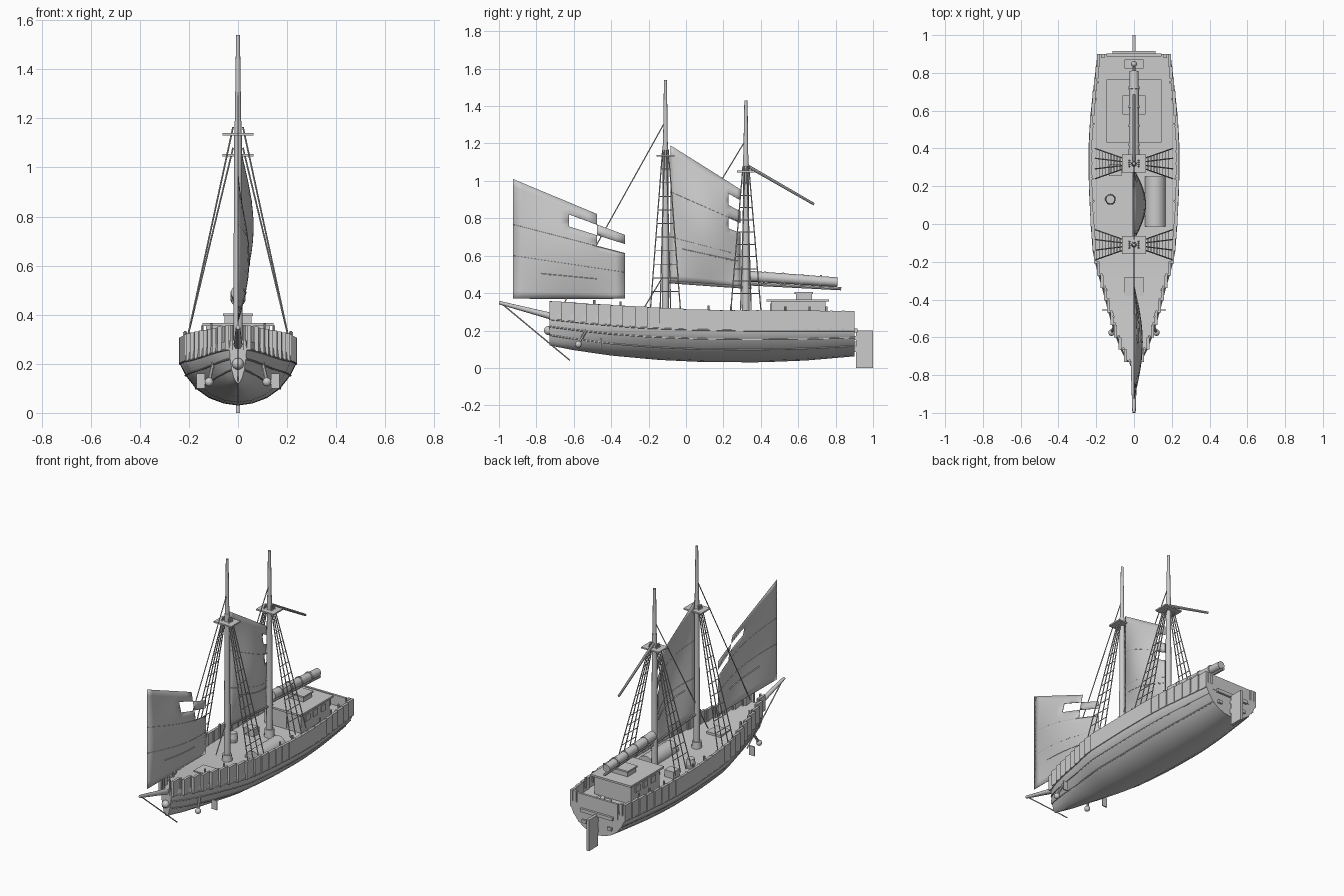
import bpy, bmesh, math
from mathutils import Vector, Matrix

if "Cube" in bpy.data.objects:
    bpy.data.objects.remove(bpy.data.objects["Cube"])


def finish(name, bm, smooth=True):
    bmesh.ops.recalc_face_normals(bm, faces=bm.faces)
    me = bpy.data.meshes.new(name)
    bm.to_mesh(me)
    bm.free()
    if smooth:
        me.shade_smooth()
        me.set_sharp_from_angle(angle=math.radians(35))
    ob = bpy.data.objects.new(name, me)
    bpy.context.collection.objects.link(ob)
    return ob


def boxes(name, items):
    """items: (centre, size)"""
    bm = bmesh.new()
    for c, s in items:
        bmesh.ops.create_cube(bm, size=1, matrix=Matrix.Translation(c) @ Matrix.Diagonal((*s, 1)))
    return finish(name, bm, False)


def rods(name, items, seg=6):
    """items: (start, end, start radius, end radius)"""
    bm = bmesh.new()
    for a, b, r1, r2 in items:
        a, b = Vector(a), Vector(b)
        d = b - a
        m = Matrix.Translation((a + b) / 2) @ d.to_track_quat('Z', 'Y').to_matrix().to_4x4()
        bmesh.ops.create_cone(bm, cap_ends=True, segments=seg, radius1=r1, radius2=r2, depth=d.length, matrix=m)
    return finish(name, bm)


def balls(name, items):
    bm = bmesh.new()
    for c, r in items:
        bmesh.ops.create_uvsphere(bm, u_segments=12, v_segments=8, radius=r, matrix=Matrix.Translation(c))
    return finish(name, bm)


def curve(pts):
    def f(y):
        for (a, u), (b, v) in zip(pts, pts[1:]):
            if y <= b:
                return u + (v - u) * max(0, (y - a) / (b - a))
        return pts[-1][1]
    return f


# Hull lines along y: half breadth, sheer, keel, rail
beam = curve([(-.73, .035), (-.65, .075), (-.55, .11), (-.45, .137), (-.35, .163), (-.25, .192),
              (-.15, .215), (0, .226), (.2, .236), (.4, .238), (.55, .23), (.7, .214), (.9, .19)])
sheer = curve([(-.73, .26), (-.5, .236), (-.25, .215), (0, .206), (.3, .2), (.9, .2)])
keel = curve([(-.73, .12), (-.6, .095), (-.4, .066), (-.15, .043), (.1, .031), (.4, .03), (.65, .04), (.9, .062)])
rail = curve([(-.73, .358), (-.5, .342), (-.25, .328), (0, .314), (.25, .307), (.9, .305)])
SIDES = (-1, 1)
SECTION = [(0, 0), (.25, .05), (.5, .18), (.72, .4), (.9, .72), (1, 1)]
Y0, Y1, N = -.73, .9, 25


def hull_pt(y, k, out=0):
    u, h = SECTION[k]
    return Vector((beam(y) * u + out, y, keel(y) + (sheer(y) - keel(y)) * h))


# Hull shell and deck in one loft
bm = bmesh.new()
rings = []
for i in range(N + 1):
    y = Y0 + (Y1 - Y0) * i / N
    half = [hull_pt(y, k) for k in range(6)] + [Vector((beam(y) - .004, y, sheer(y) + .035))]
    pts = [Vector((-p.x, p.y, p.z)) for p in half[:0:-1]] + half
    rings.append([bm.verts.new(p) for p in pts])
for a, b in zip(rings, rings[1:]):
    for k in range(len(a)):
        j = (k + 1) % len(a)
        bm.faces.new((a[k], a[j], b[j], b[k]))
bm.faces.new(rings[0])
bm.faces.new(rings[-1][::-1])
finish("hull", bm)

# Stepped bulwark panels, posts and wales
step = (Y1 - Y0) / N
panels, posts, wales = [], [], []
for i in range(N):
    y = Y0 + step * (i + .5)
    for s in SIDES:
        z0, z1 = sheer(y), rail(y)
        panels.append(((s * (beam(y) - .006), y, (z0 + z1) / 2), (.016, step, z1 - z0)))
        ya, yb = y - step / 2, y + step / 2
        posts.append(((s * (beam(ya) - .012), ya + .006, z0), (s * (beam(ya) - .012), ya + .006, z1 + .002), .007, .007))
        for k in (3, 4, 5):
            a, b = hull_pt(ya, k), hull_pt(yb, k)
            a.x *= s
            b.x *= s
            wales.append((a, b, .004, .004))
boxes("bulwark_panels", panels)
rods("bulwark_posts", posts, 8)
rods("hull_wales", wales)
rods("belaying_pins", [((s * (beam(y) - .018), y, .26), (s * (beam(y) - .018), y, rail(y) + .022), .006, .006)
                       for s in SIDES for y in (-.49, -.35, .12, .24, .53, .66, .75)])

# Stern bulwark, transom trim and rudder
boxes("stern_bulwark", [((0, .895, .25), (.29, .014, .1)), ((0, .909, .2), (.23, .014, .022)),
                        ((.165, .89, .25), (.02, .02, .11)), ((-.165, .89, .25), (.02, .02, .11)),
                        ((.09, .905, .13), (.03, .014, .02)), ((-.09, .905, .13), (.03, .014, .02))])
boxes("rudder", [((0, .955, .1), (.018, .09, .2)), ((0, .91, .1), (.012, .03, .03)), ((0, .91, .16), (.012, .03, .02))])

# Bowsprit with bobstay
rods("bowsprit", [((0, -.6, .245), (0, -.998, .349), .022, .009)], 12)
rods("bobstay", [((0, -.975, .335), (0, -.62, .04), .0035, .0035)])
balls("stem_knob", [((0, -.735, .2), .024)])

# Anchors at the bow
rods("anchor_shanks", [((s * .118, -.575, .128), (s * .098, -.525, .215), .008, .007) for s in SIDES], 8)
balls("anchor_crowns", [((s * .118, -.575, .126), .018) for s in SIDES])
boxes("anchor_flukes", [((s * .152, -.455, .13), (.036, .007, .06)) for s in SIDES])

# Masts, crosstrees and shrouds with ratlines
for tag, y, low, top, cross in (("fore", -.11, 1.19, 1.54, 1.135), ("main", .32, 1.14, 1.43, 1.05)):
    rods(tag + "_mast", [((0, y, .2), (0, y, low), .02, .015), ((0, y, low - .03), (0, y, low + .22), .013, .01),
                         ((0, y, low + .2), (0, y, top), .01, .008), ((0, y, .235), (0, y, .285), .032, .028)], 12)
    boxes(tag + "_crosstree", [((0, y, cross), (.126, .095, .009))])
    lines = []
    for s in SIDES:
        def shroud(q, t):
            return Vector((s * .02, y + q * .015, cross + .03)).lerp(
                Vector((s * .205, y + q * .08, .31)), t)
        for q in (-1, -.35, .35, 1):
            lines.append((shroud(q, 0), shroud(q, 1), .0035, .0035))
        for j in range(10):
            t = .12 + .085 * j
            lines.append((shroud(-1, t), shroud(1, t), .0025, .0025))
    rods(tag + "_shrouds", lines, 5)
rods("stays", [((0, -.11, 1.32), (0, -.655, .34), .003, .003), ((0, .32, 1.22), (0, -.225, .32), .003, .003)])


# Torn sails: coarse grid cells are left out, each cell finely subdivided
def sail(name, ya, yb, za, zb, cols, rows, torn, bulge, bands, tear):
    def pt(u, v):
        z0, z1 = za[0] + (zb[0] - za[0]) * u, za[1] + (zb[1] - za[1]) * u
        x = bulge * math.sin(math.pi * u) * math.sin(math.pi * v)
        return Vector((x, ya + (yb - ya) * u, z0 + (z1 - z0) * v))
    sub = 3
    bm = bmesh.new()
    grid = [[bm.verts.new(pt(i / (cols * sub), j / (rows * 2))) for j in range(rows * 2 + 1)]
            for i in range(cols * sub + 1)]
    for i in range(cols * sub):
        for j in range(rows * 2):
            if (i // sub, rows - 1 - j // 2) not in torn:
                bm.faces.new((grid[i][j], grid[i + 1][j], grid[i + 1][j + 1], grid[i][j + 1]))
    bmesh.ops.delete(bm, geom=[v for v in bm.verts if not v.link_faces], context='VERTS')
    ob = finish(name, bm)
    mod = ob.modifiers.new("thickness", 'SOLIDIFY')
    mod.thickness = .003
    mod.offset = 0
    seams = [(pt(i / 12, v), pt((i + 1) / 12, v), .0025, .0025) for v in bands for i in range(12)]
    a, b, v = tear
    seams += [(pt(a + (b - a) * i / 6, v), pt(a + (b - a) * (i + 1) / 6, v), .005, .005) for i in range(6)]
    rods(name + "_seams", seams, 5)


sail("head_sail", -.925, -.326, (.37, 1.01), (.37, .76), 4, 8,
     {(2, 1), (3, 0), (3, 2)}, .045, (.36, .62), (.25, .75, .23))
sail("fore_sail", -.083, .29, (.458, 1.19), (.43, .955), 6, 9,
     {(5, 1), (5, 3)}, .062, (.33, .66), (.17, .97, .26))

# Booms, gaff and furled mainsail
rods("fore_boom", [((0, -.1, .46), (0, .35, .428), .007, .007)], 8)
rods("main_boom", [((0, .33, .45), (0, .83, .424), .009, .009)], 8)
rods("main_gaff", [((0, .32, 1.085), (0, .685, .875), .009, .007)], 8)
rods("furled_sail", [((0, .34, .49), (0, .81, .459), .029, .025)], 14)
rods("furling_ties", [((0, y - .006, .513 - .066 * y), (0, y + .006, .512 - .066 * y), .031, .031)
                      for y in (.42, .52, .62, .72)], 14)

# Deckhouse with windows and skylight
boxes("deckhouse", [((0, .6, .29), (.26, .29, .13))])
boxes("deckhouse_roof", [((0, .598, .36), (.29, .335, .012))])
boxes("skylight", [((0, .63, .382), (.11, .085, .034)), ((0, .63, .4), (.122, .098, .01))])
boxes("deckhouse_windows", [((s * .131, y, .315), (.008, .045, .04)) for s in SIDES for y in (.52, .6, .68)]
      + [((0, .454, .295), (.06, .008, .1))])

# Helm at the stern
boxes("helm_box", [((0, .847, .255), (.1, .05, .04))])
balls("helm_knob", [((0, .847, .282), .014)])

# Deck gear: upturned boat, barrel, hatch
bm = bmesh.new()
bmesh.ops.create_cone(bm, cap_ends=True, segments=20, radius1=.055, radius2=.055, depth=.265,
                      matrix=Matrix.Translation((.113, .12, .24)) @ Matrix.Rotation(math.pi / 2, 4, 'X'))
finish("upturned_boat", bm)
rods("barrel", [((-.125, .13, .235), (-.125, .13, .265), .023, .028),
                ((-.125, .13, .265), (-.125, .13, .298), .028, .023)], 14)
boxes("deck_crate", [((-.1, .285, .25), (.065, .06, .06))])
boxes("fore_hatch", [((0, -.33, .255), (.1, .1, .025))])
